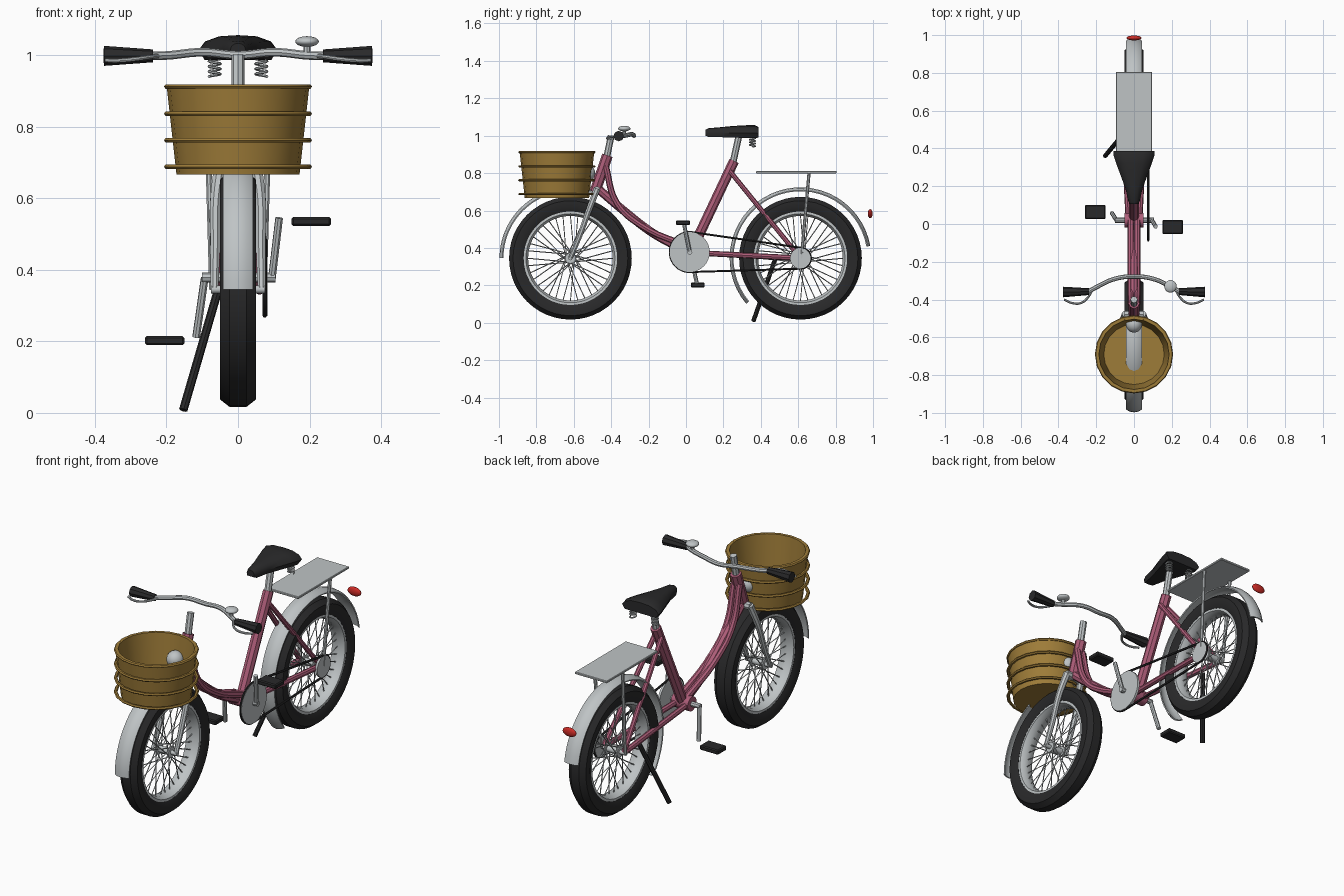
import bpy, bmesh, math
from mathutils import Vector

if "Cube" in bpy.data.objects:
    bpy.data.objects.remove(bpy.data.objects["Cube"])

def material(name, r, g, b):
    m = bpy.data.materials.new(name)
    m.diffuse_color = (r, g, b, 1)
    m.use_nodes = True
    m.node_tree.nodes["Principled BSDF"].inputs["Base Color"].default_value = m.diffuse_color
    return m

CHROME = material("silver", 0.52, 0.55, 0.56)
PINK = material("dusty_pink", 0.42, 0.11, 0.19)
BLACK = material("black", 0.022, 0.022, 0.023)
WICKER = material("wicker", 0.34, 0.20, 0.04)
RED = material("red", 0.6, 0.025, 0.02)

def finish(name, me, mat):
    me.materials.clear()
    me.materials.append(mat)
    ob = bpy.data.objects.new(name, me)
    bpy.context.collection.objects.link(ob)
    return ob

def from_bm(name, bm, mat):
    bmesh.ops.recalc_face_normals(bm, faces=bm.faces)
    me = bpy.data.meshes.new(name)
    bm.to_mesh(me)
    bm.free()
    return finish(name, me, mat)

def tubes(name, paths, mat, r0, r1=None, smooth=False, cyclic=False, res=2):
    """Round tubes along paths, tapering from r0 to r1."""
    r1 = r0 if r1 is None else r1
    cu = bpy.data.curves.new(name, 'CURVE')
    cu.dimensions, cu.bevel_depth, cu.bevel_resolution = '3D', 1.0, res
    cu.use_fill_caps, cu.resolution_u = True, 6
    for pts in paths:
        if smooth:
            sp = cu.splines.new('BEZIER')
            sp.bezier_points.add(len(pts) - 1)
            items = sp.bezier_points
        else:
            sp = cu.splines.new('POLY')
            sp.points.add(len(pts) - 1)
            items = sp.points
        for i, (p, co) in enumerate(zip(items, pts)):
            p.co = co if smooth else (*co, 1)
            p.radius = r0 + (r1 - r0) * i / (len(pts) - 1)
            if smooth:
                p.handle_left_type = p.handle_right_type = 'AUTO'
        sp.use_cyclic_u = cyclic
    tmp = bpy.data.objects.new("tmp", cu)
    bpy.context.collection.objects.link(tmp)
    dg = bpy.context.evaluated_depsgraph_get()
    me = bpy.data.meshes.new_from_object(tmp.evaluated_get(dg))
    bpy.data.objects.remove(tmp)
    return finish(name, me, mat)

def both(pts):
    """A path and its mirror image in x."""
    return [pts, [(-x, y, z) for x, y, z in pts]]

def lathe(name, prof, centre, mat, axis='x', steps=48, a0=0, a1=360):
    """Revolve a closed (radius, height) profile around x or z."""
    bm = bmesh.new()
    full = a1 - a0 == 360
    c, rings = Vector(centre), []
    for i in range(steps if full else steps + 1):
        a = math.radians(a0 + (a1 - a0) * i / steps)
        s, t = math.sin(a), math.cos(a)
        rings.append([bm.verts.new(c + Vector((h, r * t, r * s) if axis == 'x' else (r * t, r * s, h)))
                      for r, h in prof])
    n = len(prof)
    for i in range(steps):
        A, B = rings[i], rings[(i + 1) % len(rings)]
        for j in range(n):
            bm.faces.new((A[j], A[(j + 1) % n], B[(j + 1) % n], B[j]))
    if not full:
        bm.faces.new(rings[0])
        bm.faces.new(rings[-1])
    bmesh.ops.remove_doubles(bm, verts=bm.verts, dist=1e-5)
    return from_bm(name, bm, mat)

def disc(name, r, x0, x1, y, z, mat, steps=32):
    return lathe(name, [(0, x0), (r, x0), (r, x1), (0, x1)], (0, y, z), mat, 'x', steps)

def box(name, loc, size, mat):
    bm = bmesh.new()
    bmesh.ops.create_cube(bm, size=1)
    for v in bm.verts:
        v.co = Vector(loc) + v.co * Vector(size)
    bmesh.ops.bevel(bm, geom=bm.edges[:], offset=min(size) * 0.2, segments=1, affect='EDGES')
    return from_bm(name, bm, mat)

def ball(name, loc, radii, mat):
    bm = bmesh.new()
    bmesh.ops.create_uvsphere(bm, u_segments=20, v_segments=12, radius=1)
    for v in bm.verts:
        v.co = Vector(loc) + v.co * Vector(radii)
    return from_bm(name, bm, mat)

HUB = 0.345
FENDER = [(0.364, -0.042), (0.375, -0.024), (0.379, 0), (0.375, 0.024), (0.364, 0.042),
          (0.358, 0.040), (0.368, 0.022), (0.372, 0), (0.368, -0.022), (0.358, -0.040)]

# wheels with spokes and fenders
for tag, wy, a0, a1 in (("front", -0.618, 68, 180), ("rear", 0.612, 10, 220)):
    c = (0, wy, HUB)
    lathe(tag + "_tyre", [(0.25, -0.04), (0.275, -0.051), (0.307, -0.051), (0.328, -0.024),
                          (0.328, 0.024), (0.307, 0.051), (0.275, 0.051), (0.25, 0.04)], c, BLACK)
    lathe(tag + "_rim", [(0.255, -0.039), (0.238, -0.039), (0.226, -0.018), (0.226, 0.018),
                         (0.238, 0.039), (0.255, 0.039)], c, CHROME)
    lathe(tag + "_fender", FENDER, c, CHROME, 'x', 30, a0, a1)
    lathe(tag + "_hub", [(0, -0.075), (0.011, -0.075), (0.011, -0.04), (0.028, -0.04), (0.028, -0.03),
                         (0.017, -0.03), (0.017, 0.03), (0.028, 0.03), (0.028, 0.04), (0.011, 0.04),
                         (0.011, 0.075), (0, 0.075)], c, CHROME, 'x', 16)
    spokes = []
    for i in range(36):
        a = 2 * math.pi * i / 36
        b = a + (0.9 if i // 2 % 2 else -0.9)
        spokes.append([(0.035 * (-1) ** i, wy + 0.025 * math.cos(b), HUB + 0.025 * math.sin(b)),
                       (0, wy + 0.23 * math.cos(a), HUB + 0.23 * math.sin(a))])
    tubes(tag + "_spokes", spokes, CHROME, 0.0028, res=0)

# frame
tubes("head_tube", [[(0, -0.42, 0.895), (0, -0.487, 0.70)]], PINK, 0.029)
tubes("seat_tube", [[(0, 0.257, 0.865), (0, 0.025, 0.375)]], PINK, 0.027)
tubes("upper_frame_tubes", both([(0.016, -0.43, 0.84), (0.017, -0.37, 0.64), (0.018, -0.24, 0.52),
                                 (0.018, 0.03, 0.40)]), PINK, 0.017, smooth=True)
tubes("lower_frame_tube", [[(0, -0.475, 0.72), (0, -0.34, 0.605), (0, -0.17, 0.475), (0, 0.02, 0.375)]],
      PINK, 0.023, smooth=True)
tubes("seat_stays", both([(0.02, 0.235, 0.81), (0.06, 0.612, HUB)]), PINK, 0.013)
tubes("chain_stays", both([(0.03, 0.03, 0.375), (0.06, 0.612, HUB)]), PINK, 0.015)
disc("bottom_bracket", 0.038, -0.05, 0.05, 0.02, 0.378, PINK, 16)

# fork and stem
tubes("fork_legs", both([(0.045, -0.476, 0.715), (0.062, -0.52, 0.60), (0.064, -0.57, 0.46),
                         (0.066, -0.618, HUB)]), CHROME, 0.019, 0.012, smooth=True)
tubes("fork_crown", [[(-0.05, -0.478, 0.71), (0.05, -0.478, 0.71)]], CHROME, 0.02)
tubes("stem", [[(0, -0.425, 0.88), (0, -0.40, 1.0)]], CHROME, 0.018)

# handlebar, grips, brake levers, bell
tubes("handlebar", [[(-0.245, -0.36, 0.998), (-0.2, -0.335, 0.999), (-0.1, -0.29, 1.008), (0, -0.278, 1.0),
                     (0.1, -0.29, 1.008), (0.2, -0.335, 0.999), (0.245, -0.36, 0.998)]],
      CHROME, 0.012, smooth=True)
tubes("grips", both([(0.238, -0.358, 0.998), (0.375, -0.36, 0.998)]), BLACK, 0.018, 0.028)
tubes("brake_levers", both([(0.22, -0.35, 0.998), (0.245, -0.39, 0.995), (0.28, -0.418, 0.99),
                            (0.33, -0.418, 0.985), (0.37, -0.40, 0.985)]), CHROME, 0.006, smooth=True)
ball("bell", (0.193, -0.33, 1.038), (0.033, 0.033, 0.015), CHROME)
tubes("bell_mount", [[(0.193, -0.332, 0.998), (0.193, -0.33, 1.035)]], CHROME, 0.01)

# seat: sections lofted from nose to back
bm = bmesh.new()
HALF = [(0.85, 0), (1, 0.4), (0.84, 0.74), (0.48, 0.95), (0, 1)]
SECTION = HALF + [(-x, z) for x, z in HALF[-2::-1]]
rings = []
for y, w, zb, zt in ((0.105, 0.022, 1.0, 1.033), (0.12, 0.03, 0.993, 1.04), (0.19, 0.046, 0.992, 1.046),
                     (0.25, 0.068, 0.99, 1.052), (0.32, 0.094, 0.988, 1.056), (0.37, 0.11, 0.987, 1.056),
                     (0.387, 0.108, 0.99, 1.047)):
    rings.append([bm.verts.new((w * x, y, zb + (zt - zb) * z)) for x, z in SECTION])
for A, B in zip(rings, rings[1:]):
    for j in range(9):
        bm.faces.new((A[j], A[(j + 1) % 9], B[(j + 1) % 9], B[j]))
bm.faces.new(rings[0])
bm.faces.new(rings[-1])
from_bm("seat", bm, BLACK)
tubes("seat_post", [[(0, 0.25, 0.85), (0, 0.283, 1.0)]], CHROME, 0.018)
helix = [(0.065 + 0.016 * math.cos(t * math.pi / 5), 0.355 + 0.016 * math.sin(t * math.pi / 5),
          0.94 + 0.05 * t / 35) for t in range(36)]
tubes("seat_springs", both(helix), CHROME, 0.004, res=1)

# rear rack and tail light
box("rack", (0, 0.59, 0.805), (0.19, 0.43, 0.012), CHROME)
tubes("rack_struts", both([(0.085, 0.658, 0.803), (0.072, 0.617, HUB)]), CHROME, 0.009)
ball("tail_light", (0, 0.985, 0.583), (0.04, 0.013, 0.024), RED)

# basket with hoops, and headlamp
lathe("basket", [(0, 0.667), (0.172, 0.667), (0.2, 0.918), (0.186, 0.918), (0.16, 0.688), (0, 0.688)],
      (0, -0.69, 0), WICKER, 'z', 20)
for i, z in enumerate((0.912, 0.836, 0.762, 0.688)):
    lathe(f"basket_hoop_{i + 1}", [(0.198 + 0.009 * math.cos(k * math.pi / 3), z + 0.007 * math.sin(k * math.pi / 3))
                                   for k in range(6)], (0, -0.69, 0), WICKER, 'z', 20)
ball("headlamp", (0, -0.53, 0.80), (0.043, 0.045, 0.043), CHROME)

# drivetrain
CY, CZ = 0.02, 0.378
disc("chainring", 0.107, 0.07, 0.082, CY, CZ, CHROME)
disc("rear_sprocket", 0.056, 0.068, 0.08, 0.612, HUB, CHROME, 24)
loop = [(0.075, CY + 0.107 * math.cos(math.radians(a)), CZ + 0.107 * math.sin(math.radians(a)))
        for a in range(85, 276, 10)]
loop += [(0.075, 0.612 + 0.056 * math.cos(math.radians(a)), HUB + 0.056 * math.sin(math.radians(a)))
         for a in range(-85, 86, 17)]
tubes("chain", [loop], BLACK, 0.006, cyclic=True, res=1)
tubes("crank_axle", [[(-0.1, CY, CZ), (0.105, CY, CZ)]], CHROME, 0.014)
tubes("crank_arms", [[(0.095, CY, CZ), (0.115, -0.014, 0.545)],
                     [(-0.093, CY, CZ), (-0.117, 0.058, 0.212)]], CHROME, 0.011)
box("right_pedal", (0.205, -0.016, 0.535), (0.11, 0.074, 0.025), BLACK)
box("left_pedal", (-0.205, 0.063, 0.202), (0.11, 0.074, 0.025), BLACK)

# kickstand
tubes("kickstand", [[(-0.058, 0.475, 0.335), (-0.153, 0.36, 0.008)]], BLACK, 0.012)

# soft shading with sharp edges kept
for ob in bpy.context.scene.objects:
    ob.select_set(ob.type == 'MESH')
    bpy.context.view_layer.objects.active = ob
bpy.ops.object.shade_smooth_by_angle(angle=math.radians(35))
